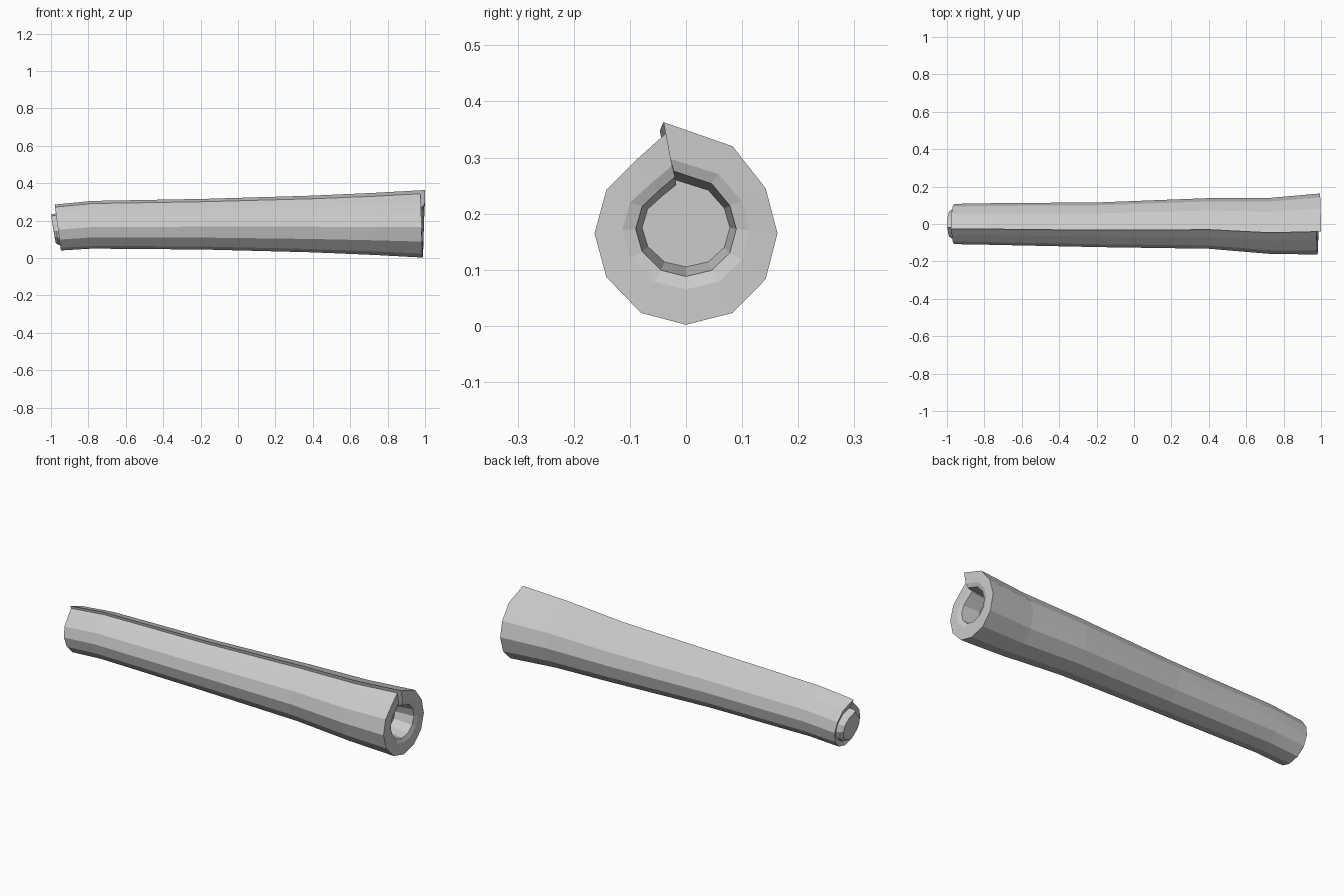
import bpy, bmesh

if "Cube" in bpy.data.objects:
    bpy.data.objects.remove(bpy.data.objects["Cube"])

# Cross-section (y, z) of the rolled sheet at its wide end, from flap edge round to the step
PROFILE = [(-.04, .361), (.083, .318), (.142, .243), (.163, .163), (.142, .081),
           (.083, .021), (0, 0), (-.08, .021), (-.142, .085), (-.163, .163),
           (-.142, .240), (-.087, .295), (-.036, .341)]
N = len(PROFILE)


def section(x_of, sy, z0, sz, shift=0):
    """Scaled copy of the profile; x_of(i, t) gives x for point i at relative height t."""
    return [(x_of(i, z / .361), y * sy + shift, z0 + z * sz)
            for i, (y, z) in enumerate(PROFILE)]


def loft(name, rings, start_cap=None, end_cap=None):
    bm = bmesh.new()
    vr = [[bm.verts.new(p) for p in r] for r in rings]
    for a, b in zip(vr, vr[1:]):
        for i in range(N):
            j = (i + 1) % N
            bm.faces.new((a[i], a[j], b[j], b[i]))
    for ring, tip in ((vr[0], start_cap), (vr[-1], end_cap)):
        if tip:
            c = bm.verts.new(tip)
            for i in range(N):
                bm.faces.new((ring[i], ring[(i + 1) % N], c))
    bmesh.ops.recalc_face_normals(bm, faces=bm.faces)
    me = bpy.data.meshes.new(name)
    bm.to_mesh(me)
    bm.free()
    ob = bpy.data.objects.new(name, me)
    bpy.context.collection.objects.link(ob)
    return ob


def flat(x):
    return lambda i, t: x


def spiral_end(inset):
    return lambda i, t: 1 - inset - .025 * i / (N - 1)


def slant_end(x, amount):
    return lambda i, t: x + amount * (1 - t)


# Rolled outer body with slanted narrow end, spiral wide end and recessed bore
loft("rolled_body", [
    section(slant_end(-.965, .03), .46, .085, .44),
    section(slant_end(-.98, .033), .66, .04, .68),
    section(flat(-.78), .68, .05, .706),
    section(flat(-.18), .735, .045, .75, -.004),
    section(flat(.40), .83, .03, .84, .003),
    section(flat(.73), .92, .016, .92, -.01),
    section(spiral_end(0), 1, .002, 1),
    section(spiral_end(0), .70, .065, .645),
    section(spiral_end(.008), .55, .088, .52),
    section(flat(.88), .48, .105, .43),
], end_cap=(.88, -.008, .195))

# Inner core poking out of the narrow end
loft("core_tip", [
    section(slant_end(-.94, .025), .48, .07, .47),
    section(slant_end(-.985, .025), .48, .07, .46),
    section(slant_end(-1.0, .025), .42, .08, .42),
], start_cap=(-.93, 0, .155), end_cap=(-.988, 0, .155))
